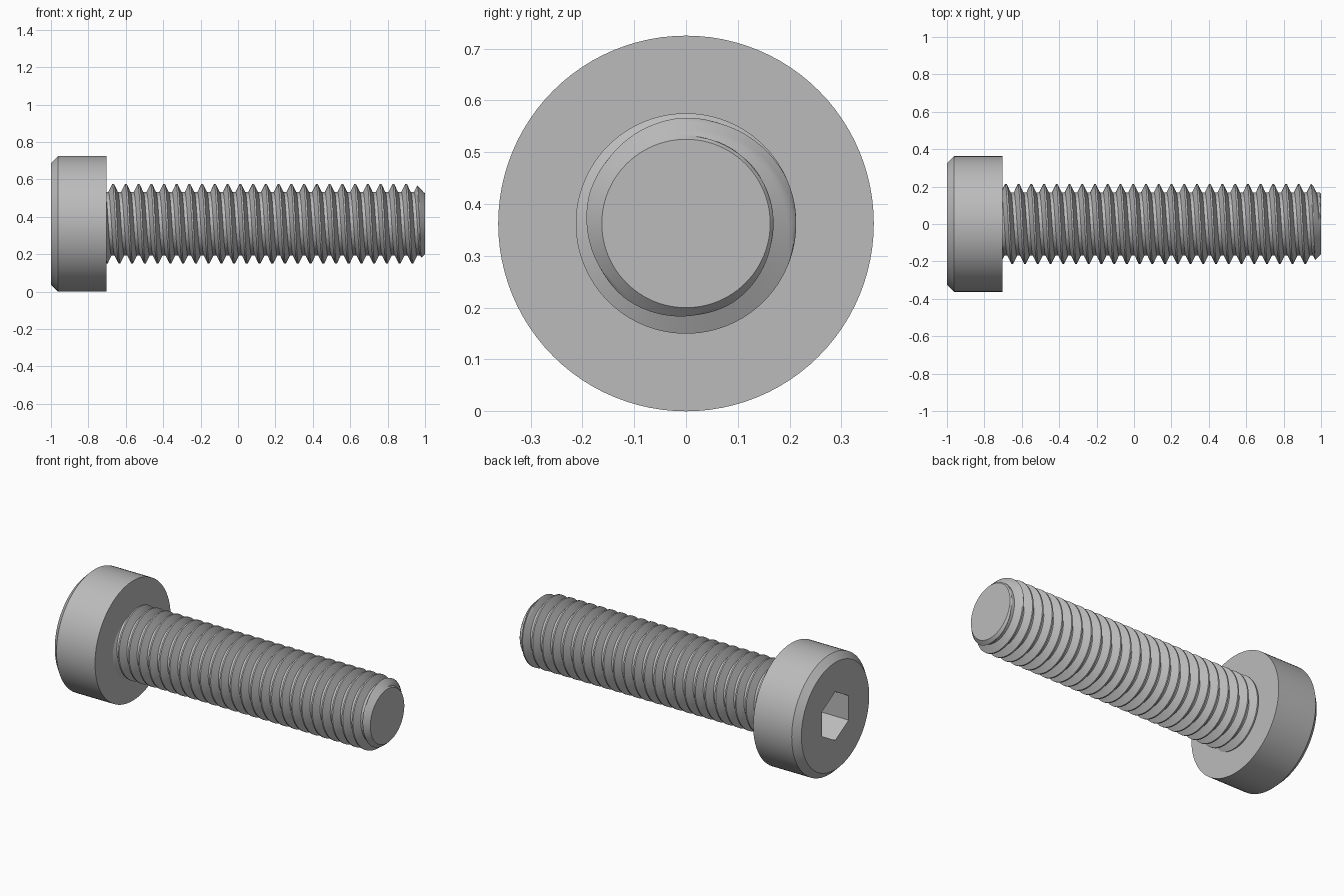
import bpy, bmesh, math

default = bpy.data.objects.get("Cube")
if default:
    bpy.data.objects.remove(default, do_unlink=True)

SIDES = 96
AXIS_Z = 0.3625          # height of the screw axis, equal to the head radius
HEAD_R, HEAD_FACE, HEAD_BACK = 0.3625, -1.0, -0.704
CHAMFER = 0.038
SOCKET_FLAT, SOCKET_DEPTH = 0.1277, 0.196
PITCH, MAJOR, MINOR = 0.0681, 0.2128, 0.169
FIRST_CREST, TIP, TIP_R = -0.668, 1.0, 0.1625
ROOT_X = -0.76           # shank end buried in the head

steel = bpy.data.materials.new("steel grey")
steel.use_nodes = True
GREY = (0.5, 0.5, 0.5, 1.0)
steel.diffuse_color = GREY
steel.node_tree.nodes["Principled BSDF"].inputs["Base Color"].default_value = GREY


def skin(name, rows, point):
    """Wrap rows of (x, radius) points around the axis and cap both ends."""
    bm = bmesh.new()
    grid = []
    for row in rows:
        ring = []
        for i in range(SIDES + 1):
            a = math.tau * i / SIDES
            x, r = point(row, a)
            ring.append(bm.verts.new((x, -r * math.sin(a), AXIS_Z + r * math.cos(a))))
        grid.append(ring)
    for lower, upper in zip(grid, grid[1:]):
        for i in range(SIDES):
            bm.faces.new((lower[i], lower[i + 1], upper[i + 1], upper[i]))
    for ring in (grid[0], grid[-1]):
        bm.faces.new(ring[:-1])
    bmesh.ops.remove_doubles(bm, verts=bm.verts, dist=0.00005)
    bmesh.ops.recalc_face_normals(bm, faces=bm.faces)
    mesh = bpy.data.meshes.new(name)
    bm.to_mesh(mesh)
    bm.free()
    mesh.materials.append(steel)
    obj = bpy.data.objects.new(name, mesh)
    bpy.context.collection.objects.link(obj)
    bpy.ops.object.select_all(action='DESELECT')
    obj.select_set(True)
    bpy.context.view_layer.objects.active = obj
    bpy.ops.object.shade_smooth_by_angle(angle=math.radians(30))
    return obj


# Cylindrical head with a hexagonal socket, corners pointing up and down
def head_point(row, a):
    x, r, is_hex = row
    if is_hex:
        r /= math.cos(a % (math.pi / 3) - math.pi / 6)
    return x, r


skin("socket_head", [
    (HEAD_FACE + SOCKET_DEPTH, SOCKET_FLAT, True),
    (HEAD_FACE, SOCKET_FLAT, True),
    (HEAD_FACE, HEAD_R - CHAMFER, False),
    (HEAD_FACE + CHAMFER, HEAD_R, False),
    (HEAD_BACK, HEAD_R, False),
], head_point)


# Right-handed threaded shank, trimmed by a chamfer at the tip
def thread_point(turns, a):
    x = FIRST_CREST + PITCH * (turns + a / math.tau)
    if x <= ROOT_X:
        return ROOT_X, MINOR
    if x >= TIP:
        return TIP, TIP_R
    from_crest = abs(turns - round(turns))
    depth = min(max((from_crest - 1 / 16) / (5 / 16), 0), 1)
    r = MAJOR - (MAJOR - MINOR) * depth
    return x, min(r, TIP_R + TIP - x)


# Sixteen steps per turn land on every corner of the thread profile
STEPS = 16
skin("threaded_shank", [n / STEPS for n in range(-3 * STEPS, 26 * STEPS)], thread_point)
